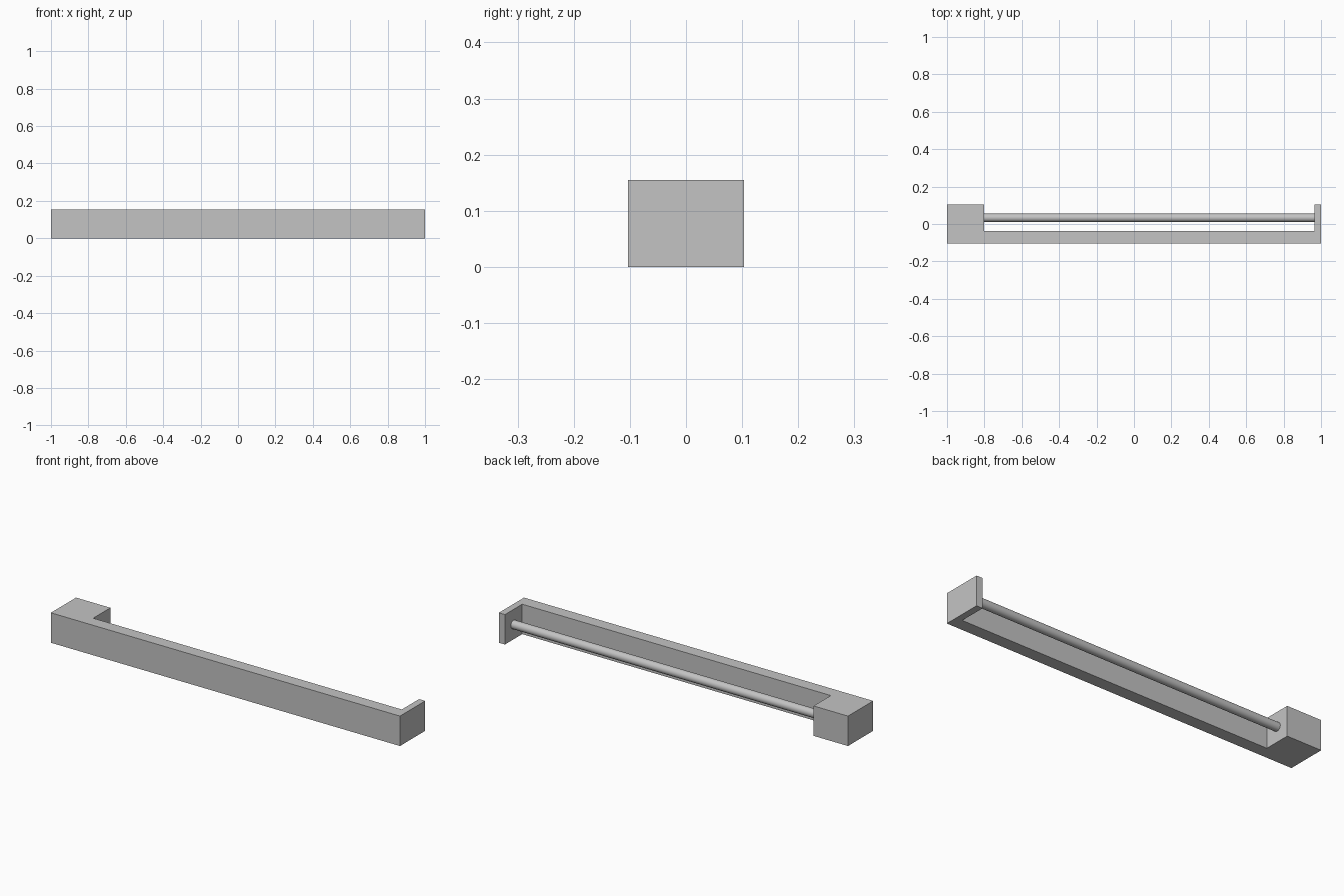
import bpy
import bmesh
import math

cube = bpy.data.objects.get("Cube")
if cube:
    bpy.data.objects.remove(cube, do_unlink=True)

HEIGHT = 0.155
HALF_DEPTH = 0.103
NOTCH_LEFT, NOTCH_RIGHT, NOTCH_FRONT = -0.803, 0.965, -0.038
ROD_Y, ROD_RADIUS = 0.033, 0.022

grey = bpy.data.materials.new("plain grey")
grey.use_nodes = True
colour = (0.55, 0.55, 0.55, 1)
grey.diffuse_color = colour
grey.node_tree.nodes["Principled BSDF"].inputs["Base Color"].default_value = colour

# Bracket: bar with a thick block at one end and a thin plate at the other
outline = [
    (-1, -HALF_DEPTH), (1, -HALF_DEPTH), (1, HALF_DEPTH),
    (NOTCH_RIGHT, HALF_DEPTH), (NOTCH_RIGHT, NOTCH_FRONT),
    (NOTCH_LEFT, NOTCH_FRONT), (NOTCH_LEFT, HALF_DEPTH), (-1, HALF_DEPTH),
]
bm = bmesh.new()
base = bm.faces.new([bm.verts.new((x, y, 0)) for x, y in outline])
extruded = bmesh.ops.extrude_face_region(bm, geom=[base])["geom"]
top = [v for v in extruded if isinstance(v, bmesh.types.BMVert)]
bmesh.ops.translate(bm, verts=top, vec=(0, 0, HEIGHT))
bmesh.ops.recalc_face_normals(bm, faces=bm.faces)
mesh = bpy.data.meshes.new("bracket_body")
bm.to_mesh(mesh)
bm.free()
mesh.materials.append(grey)
body = bpy.data.objects.new("bracket_body", mesh)
bpy.context.collection.objects.link(body)

# Round rod spanning the notch
bpy.ops.mesh.primitive_cylinder_add(
    vertices=48, radius=ROD_RADIUS, depth=NOTCH_RIGHT - NOTCH_LEFT,
    location=((NOTCH_LEFT + NOTCH_RIGHT) / 2, ROD_Y, HEIGHT / 2),
    rotation=(0, math.pi / 2, 0))
rod = bpy.context.object
rod.name = "round_rod"
rod.data.materials.append(grey)
bpy.ops.object.shade_smooth_by_angle()
